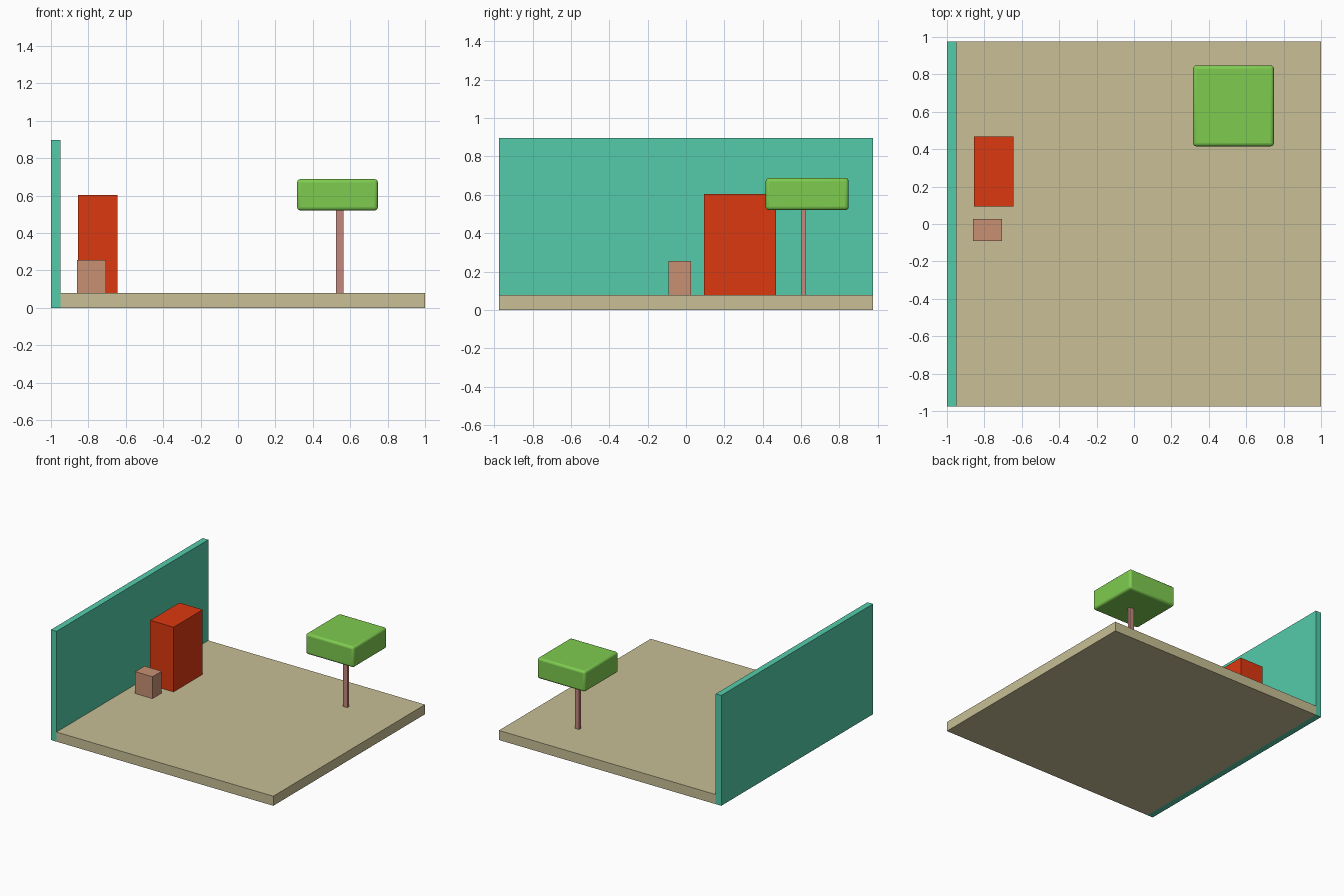
import bpy

if "Cube" in bpy.data.objects:
    bpy.data.objects.remove(bpy.data.objects["Cube"])


def box(name, lo, hi, color, bevel=0.0):
    """Axis-aligned box from its low corner to its high corner."""
    bpy.ops.mesh.primitive_cube_add(size=1, location=[(a + b) / 2 for a, b in zip(lo, hi)])
    ob = bpy.context.object
    ob.name = name
    ob.scale = [b - a for a, b in zip(lo, hi)]
    bpy.ops.object.transform_apply(location=False, rotation=False, scale=True)
    mat = bpy.data.materials.new(name + "_color")
    mat.diffuse_color = (*color, 1)
    mat.use_nodes = True
    mat.node_tree.nodes["Principled BSDF"].inputs["Base Color"].default_value = mat.diffuse_color
    ob.data.materials.append(mat)
    if bevel:
        mod = ob.modifiers.new("soft_edges", 'BEVEL')
        mod.width = bevel
        mod.segments = 3
        bpy.ops.object.shade_smooth_by_angle()
    return ob


# Room shell: floor slab and side wall
box("floor", (-0.95, -0.975, 0), (1, 0.975, 0.078), (0.58, 0.52, 0.30))
box("wall", (-1, -0.975, 0), (-0.95, 0.975, 0.897), (0.09, 0.60, 0.40))

# Furniture against the wall
box("cabinet", (-0.855, 0.093, 0.078), (-0.645, 0.468, 0.604), (0.72, 0.04, 0.005))
box("stool", (-0.86, -0.092, 0.078), (-0.705, 0.027, 0.256), (0.58, 0.28, 0.17))

# Tree: thin trunk and rounded block canopy
box("tree_trunk", (0.524, 0.602, 0.078), (0.563, 0.624, 0.53), (0.55, 0.25, 0.21))
box("tree_canopy", (0.316, 0.415, 0.52), (0.748, 0.848, 0.688), (0.21, 0.60, 0.08), bevel=0.018)
